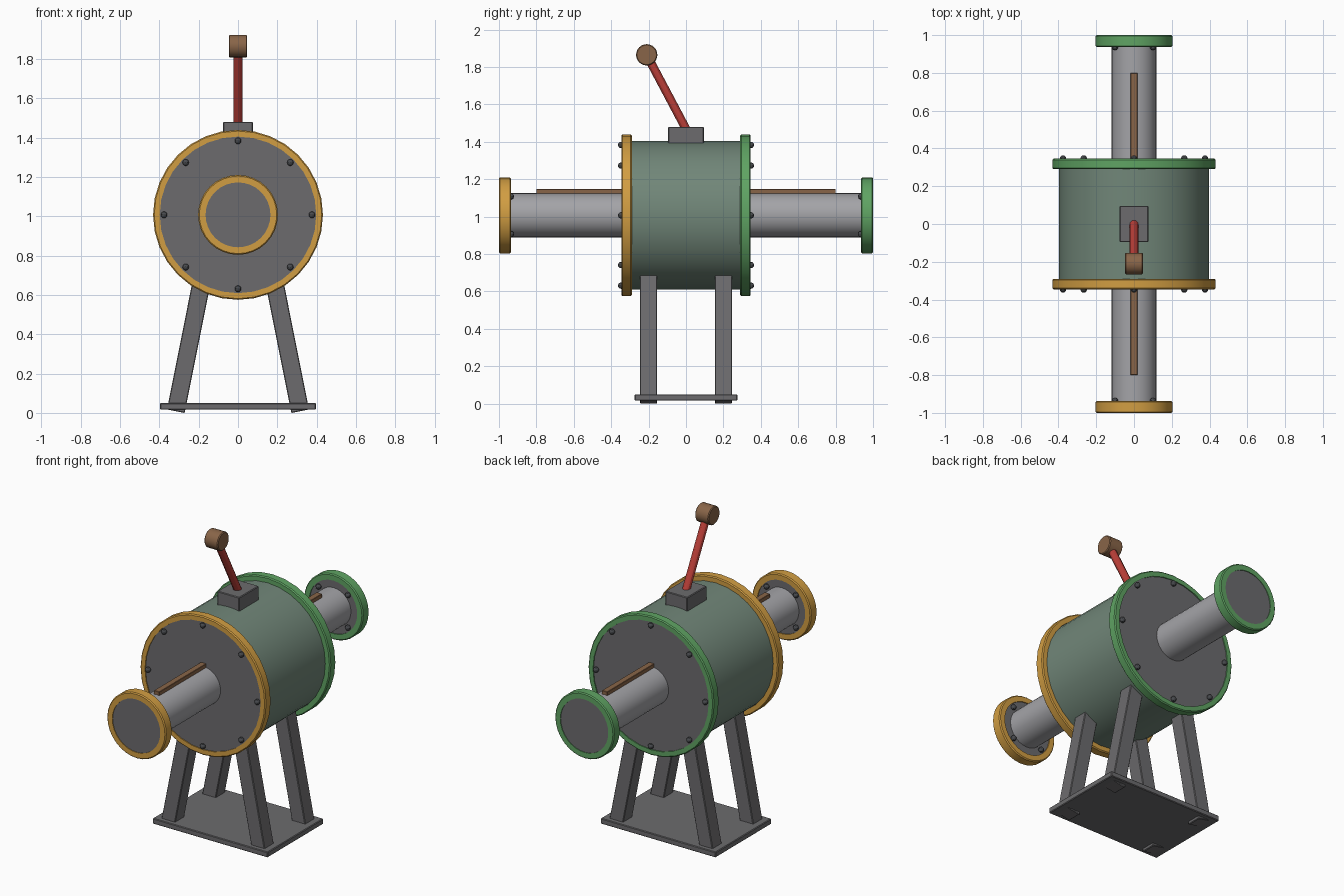
import bpy, math
from mathutils import Vector, Matrix

old = bpy.data.objects.get("Cube")
if old:
    bpy.data.objects.remove(old, do_unlink=True)

AXIS_Z = 1.007


def material(name, rgb):
    m = bpy.data.materials.new(name)
    m.use_nodes = True
    m.diffuse_color = (*rgb, 1)
    bsdf = next(n for n in m.node_tree.nodes if n.type == 'BSDF_PRINCIPLED')
    bsdf.inputs["Base Color"].default_value = (*rgb, 1)
    return m


gold = material("gold", (.64, .34, .055))
green = material("green", (.115, .37, .125))
drum_green = material("grey green", (.165, .24, .19))
light_grey = material("light grey", (.37, .37, .39))
dark_grey = material("dark grey", (.15, .148, .155))
bolt_grey = material("bolt grey", (.065, .069, .076))
red = material("red", (.5, .05, .04))
brown = material("brown", (.25, .13, .065))


def finish(name, mat, smooth=False, bevel=0):
    ob = bpy.context.object
    ob.name = ob.data.name = name
    ob.data.materials.clear()
    ob.data.materials.append(mat)
    if bevel:
        mod = ob.modifiers.new("Bevel", 'BEVEL')
        mod.width = bevel
        mod.segments = 1
    if smooth:
        bpy.ops.object.shade_smooth_by_angle(angle=math.radians(30))
    return ob


def box(name, mat, loc, size, rot_y=0, bevel=0.004):
    bpy.ops.mesh.primitive_cube_add(size=1)
    ob = finish(name, mat, bevel=bevel)
    ob.data.transform(Matrix.Diagonal((*size, 1)))
    ob.location = loc
    ob.rotation_euler.y = rot_y
    return ob


def rod(name, mat, start, end, radius, sides=32, bevel=0):
    a, b = Vector(start), Vector(end)
    bpy.ops.mesh.primitive_cylinder_add(vertices=sides, radius=radius,
                                        depth=(b - a).length, location=(a + b) / 2)
    bpy.context.object.rotation_euler = (b - a).to_track_quat('Z', 'Y').to_euler()
    return finish(name, mat, smooth=True, bevel=bevel)


def ring(name, mat, inner, outer, y0, y1, sides=32, c=0.006):
    """Band with chamfered rims, turned around the drum axis."""
    profile = [(inner, y0), (outer - c, y0), (outer, y0 + c),
               (outer, y1 - c), (outer - c, y1), (inner, y1)]
    n = len(profile)
    verts = [(r * math.cos(t), y, AXIS_Z + r * math.sin(t))
             for t in (math.tau * i / sides for i in range(sides))
             for r, y in profile]
    faces = []
    for i in range(sides):
        k = (i + 1) % sides
        for j in range(n):
            m = (j + 1) % n
            faces.append((i * n + j, i * n + m, k * n + m, k * n + j))
    me = bpy.data.meshes.new(name)
    me.from_pydata(verts, [], faces)
    ob = bpy.data.objects.new(name, me)
    bpy.context.collection.objects.link(ob)
    bpy.ops.object.select_all(action='DESELECT')
    ob.select_set(True)
    bpy.context.view_layer.objects.active = ob
    bpy.ops.object.mode_set(mode='EDIT')
    bpy.ops.mesh.select_all(action='SELECT')
    bpy.ops.mesh.normals_make_consistent(inside=False)
    bpy.ops.object.mode_set(mode='OBJECT')
    return finish(name, mat, smooth=True)


def bolts(name, count, radius, y, offset=0):
    for i in range(count):
        t = offset + math.tau * i / count
        bpy.ops.mesh.primitive_uv_sphere_add(
            segments=10, ring_count=6, radius=0.017,
            location=(radius * math.cos(t), y, AXIS_Z + radius * math.sin(t)))
        finish(f"{name}_{i + 1}", bolt_grey, smooth=True)


# Drum
rod("drum", drum_green, (0, -.31, AXIS_Z), (0, .31, AXIS_Z), .396, 48)

# End covers, pipes, flanges and rails, front and back
for side, s, colour in (("front", -1, gold), ("back", 1, green)):
    def at(y):
        return (0, s * y, AXIS_Z)

    rod(side + "_cover", dark_grey, at(.3), at(.34), .405)
    ring(side + "_cover_ring", colour, .398, .432, *sorted((s * .29, s * .346)))
    bolts(side + "_cover_bolt", 8, .376, s * .347)
    rod(side + "_pipe", light_grey, at(.3), at(.97), .118)
    rod(side + "_flange_disc", dark_grey, at(.942), at(.996), .17)
    ring(side + "_flange_ring", colour, .165, .203, *sorted((s * .936, s)))
    bolts(side + "_flange_bolt", 4, .143, s * .936, math.pi / 4)
    box(side + "_rail", brown, (0, s * .55, 1.13), (.037, .5, .034), bevel=.002)

# Stand: base plate and four splayed legs
box("base_plate", dark_grey, (0, 0, .033), (.792, .55, .034))
for x_name, sx in (("left", 1), ("right", -1)):
    for y_name, sy in (("front", -1), ("back", 1)):
        box(f"{y_name}_{x_name}_leg", dark_grey, (sx * .249, sy * .2, .345),
            (.092, .092, .686), rot_y=-sx * .197)

# Lever
box("lever_block", dark_grey, (0, 0, 1.435), (.152, .192, .09))
rod("lever_arm", red, (0, .01, 1.45), (0, -.21, 1.865), .023, 12)
rod("lever_knob", brown, (-.047, -.21, 1.865), (.047, -.21, 1.865), .057, 24, bevel=.005)
